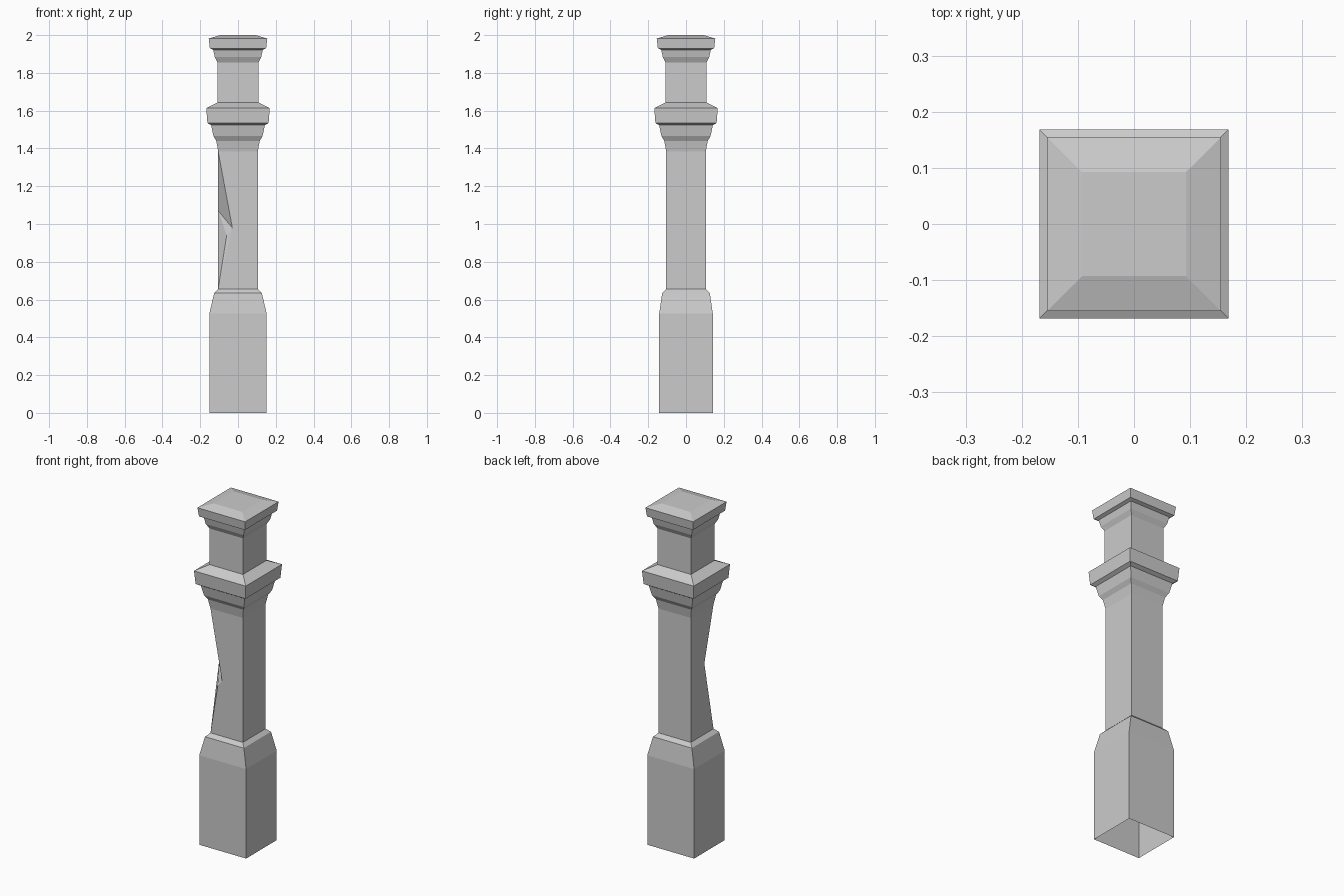
import bpy, bmesh

if "Cube" in bpy.data.objects:
    bpy.data.objects.remove(bpy.data.objects["Cube"])


def make_object(name, bm):
    bmesh.ops.recalc_face_normals(bm, faces=bm.faces)
    mesh = bpy.data.meshes.new(name)
    bm.to_mesh(mesh)
    bm.free()
    obj = bpy.data.objects.new(name, mesh)
    bpy.context.collection.objects.link(obj)
    return obj


def ring(bm, hx, hy, z):
    return [bm.verts.new((sx * hx, sy * hy, z))
            for sx, sy in ((-1, -1), (1, -1), (1, 1), (-1, 1))]


def square_loft(name, profile, close_top=False):
    """Stack square rings given as (half x, half y, z)."""
    bm = bmesh.new()
    rings = [ring(bm, *p) for p in profile]
    for a, b in zip(rings, rings[1:]):
        for i in range(4):
            j = (i + 1) % 4
            bm.faces.new((a[i], a[j], b[j], b[i]))
    if close_top:
        bm.faces.new(rings[-1])
    else:
        pass
    return make_object(name, bm)


def sq(*pairs):
    return [(h, h, z) for h, z in pairs]


W = 0.105            # shaft half width
Z0, Z1 = 0.655, 1.385

# Plinth, open underneath
square_loft("plinth", [(0.152, 0.142, 0), (0.152, 0.142, 0.525),
                       (0.126, 0.126, 0.635), (W, W, Z0)])

# Shaft with the front left corner hacked away
bm = bmesh.new()
lo, hi = ring(bm, W, W, Z0), ring(bm, W, W, Z1)
p = bm.verts.new((-0.03, -W, 0.98))       # end of cut on the front
q = bm.verts.new((-W, -0.02, 1.07))       # end of cut on the left
r = bm.verts.new((-0.06, -0.102, 0.94))   # lower lip of the cut
for f in ((lo[1], lo[2], hi[2], hi[1]), (lo[2], lo[3], hi[3], hi[2]),
          (lo[0], lo[1], hi[1], hi[0], p), (lo[3], lo[0], q, hi[0], hi[3]),
          (hi[0], p, q), (p, r, q), (r, lo[0], q), (p, lo[0], r)):
    bm.faces.new(f)
make_object("shaft", bm)

# Moulded collar
square_loft("collar", sq((W, Z1), (0.115, 1.44), (0.13, 1.465), (0.142, 1.523),
                         (0.162, 1.535), (0.168, 1.613), (0.109, 1.643)))

# Neck
square_loft("neck", sq((0.109, 1.643), (0.109, 1.855)))

# Moulded cap
square_loft("cap", sq((0.109, 1.855), (0.123, 1.883), (0.131, 1.922),
                      (0.149, 1.93), (0.155, 1.982), (0.093, 2.0)), True)
